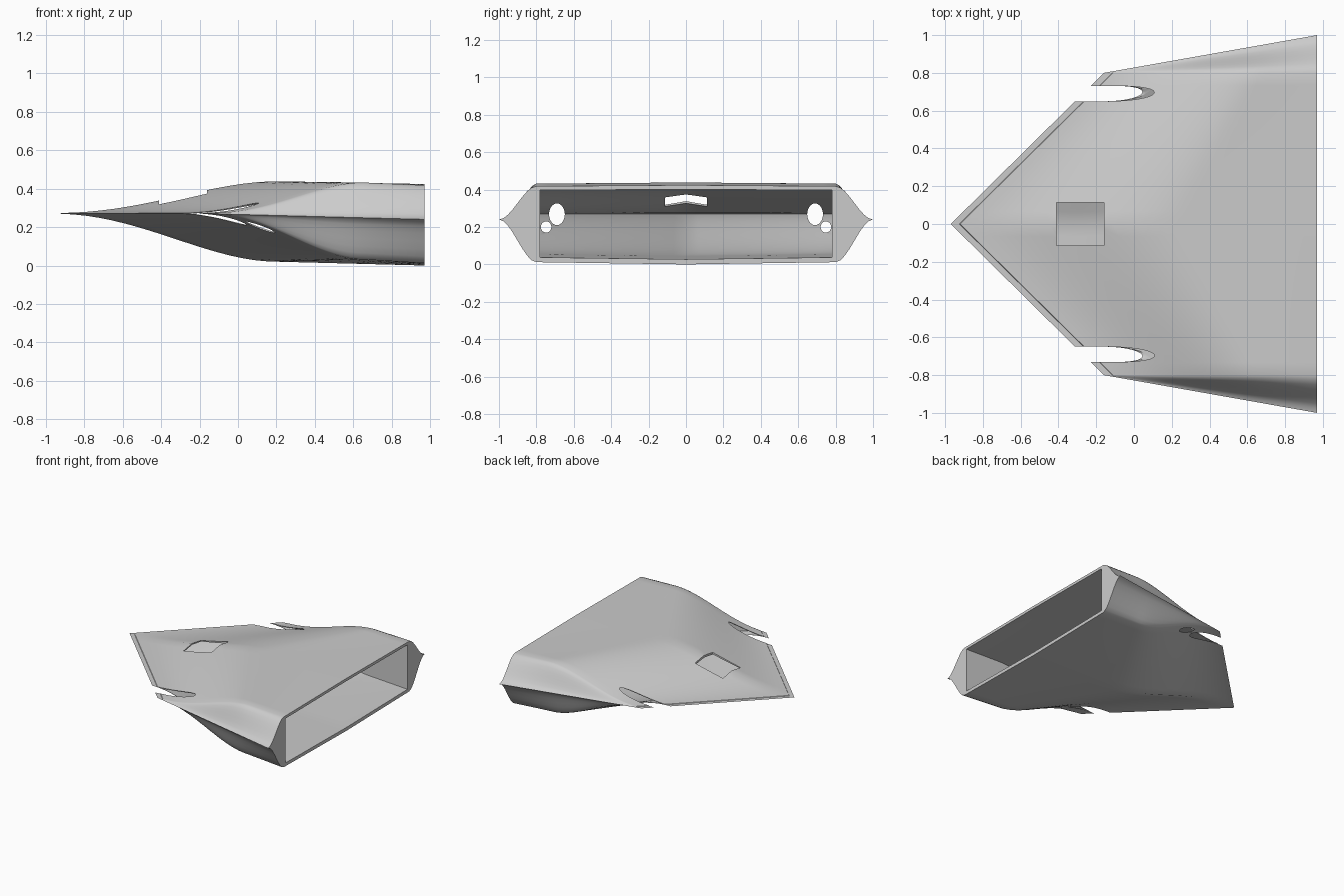
import bpy, bmesh
from math import pi

cube = bpy.data.objects.get("Cube")
if cube:
    bpy.data.objects.remove(cube)

NOSE, TAIL, SHOULDER, EDGE_Z = -0.97, 0.97, 0.8, 0.27
SHOULDER_X = -0.16
LIP = 0.045


def smooth(t):
    t = min(max(t, 0), 1)
    return t * t * (3 - 2 * t)


def lead_x(y):
    """Swept leading edge."""
    return NOSE + (SHOULDER_X - NOSE) * abs(y) / SHOULDER


def heights(x, y):
    """Roof rise and belly drop from the edge plane."""
    start, a = lead_x(y), abs(y) / SHOULDER
    peak = 0.2 + 0.45 * a
    u = min(max((x - start) / (peak - start), 0), 1)
    aft = max(0, (x - peak) / (TAIL - peak))
    roof = 0.165 * smooth(u ** 1.15) - 0.014 * aft - 0.006 * a * smooth(u)
    belly = 0.25 * smooth(u ** 1.1) + 0.02 * aft - 0.012 * a * smooth(u)
    return roof, belly


def shell(name, columns, offsets, tail, roof_scale, belly_scale, lip):
    """Closed body from columns (y, flare) running from leading edge to tail."""
    bm = bmesh.new()
    grid = []
    for y, flare in columns:
        x0, col = lead_x(y), []
        for first, f in offsets:
            x = x0 + first + f * (tail - x0 - first)
            roof, belly = heights(min(x, TAIL), y)
            if x - x0 > LIP + 0.001:
                roof += lip
            elif lip:
                roof = 0
            if f == 0 and (not lip or first == 0):
                roof = belly = 0
            # the side flare tapers down to a thin edge
            run = (x - SHOULDER_X) / (TAIL - SHOULDER_X)
            s, base = 1, EDGE_Z
            yy = y
            if flare:
                s = smooth(1 - flare)
                base = EDGE_Z - 0.03 * run * (1 - s)
                yy += (1 if y > 0 else -1) * flare * 0.2 * run
            col.append((bm.verts.new((x, yy, base + roof * roof_scale * s)),
                        bm.verts.new((x, yy, base - belly * belly_scale * s))))
        grid.append(col)
    for a, b in zip(grid, grid[1:]):
        for i in range(len(offsets) - 1):
            for k in (0, 1):
                bm.faces.new((a[i][k], b[i][k], b[i + 1][k], a[i + 1][k]))
        bm.faces.new((a[-1][0], b[-1][0], b[-1][1], a[-1][1]))
    for col in (grid[0], grid[-1]):
        for p, q in zip(col, col[1:]):
            bm.faces.new((p[0], q[0], q[1], p[1]))
    bmesh.ops.remove_doubles(bm, verts=bm.verts, dist=0.00005)
    bmesh.ops.recalc_face_normals(bm, faces=bm.faces)
    mesh = bpy.data.meshes.new(name)
    bm.to_mesh(mesh)
    bm.free()
    obj = bpy.data.objects.new(name, mesh)
    bpy.context.collection.objects.link(obj)
    return obj


# Outer hull with a thin lip along the leading edge and flared sides
steps = 28
core = [(SHOULDER * i / 12, 0) for i in range(-12, 13)]
flares = [i / 8 for i in range(1, 9)]
columns = ([(-SHOULDER, f) for f in reversed(flares)] + core
           + [(SHOULDER, f) for f in flares])
rows = [(0, 0), (LIP, 0)] + [(LIP + 0.004, i / steps) for i in range(steps + 1)]
hull = shell("hull", columns, rows, TAIL, 1, 1, 0.003)

# Hollow interior, open at the tail
inner = [(0.78 * i / 12, 0) for i in range(-12, 13)]
cavity = shell("cavity_cutter", inner, [(0.08, i / steps) for i in range(steps + 1)],
               TAIL + 0.1, 0.87, 0.9, 0)
cutters = [cavity]

# Roof window
bpy.ops.mesh.primitive_cube_add(size=1, location=(-0.285, 0, 0.44))
window = bpy.context.object
window.name = "window_cutter"
window.scale = (0.25, 0.226, 0.32)
cutters.append(window)


def bore(name, x0, x1, y, z, ry, rz):
    bpy.ops.mesh.primitive_cylinder_add(vertices=32, radius=1, depth=1,
                                        location=((x0 + x1) / 2, y, z),
                                        rotation=(0, pi / 2, 0))
    obj = bpy.context.object
    obj.name = name
    obj.scale = (rz, ry, x1 - x0)
    cutters.append(obj)


# Forked slots through the leading edge, with a smaller opening underneath
for side, label in ((1, "left"), (-1, "right")):
    bore(label + "_slot_cutter", -0.5, 0.45, side * 0.69, 0.268, 0.042, 0.058)
    bore(label + "_belly_cutter", -0.1, 0.45, side * 0.748, 0.2, 0.028, 0.03)

bpy.context.view_layer.objects.active = hull
for cutter in cutters:
    cutter.hide_render = True
    mod = hull.modifiers.new("cut", 'BOOLEAN')
    mod.operation, mod.solver, mod.object = 'DIFFERENCE', 'EXACT', cutter
    bpy.ops.object.modifier_apply(modifier=mod.name)
for cutter in cutters:
    bpy.data.objects.remove(cutter)

# Plain grey finish
grey = bpy.data.materials.new("hull_grey")
grey.use_nodes = True
colour = (0.6, 0.6, 0.6, 1)
grey.diffuse_color = colour
grey.node_tree.nodes["Principled BSDF"].inputs["Base Color"].default_value = colour
hull.data.materials.clear()
hull.data.materials.append(grey)
for poly in hull.data.polygons:
    poly.material_index = 0

bpy.ops.object.select_all(action='DESELECT')
hull.select_set(True)
bpy.context.view_layer.objects.active = hull
bpy.ops.object.shade_smooth_by_angle(angle=0.5)
